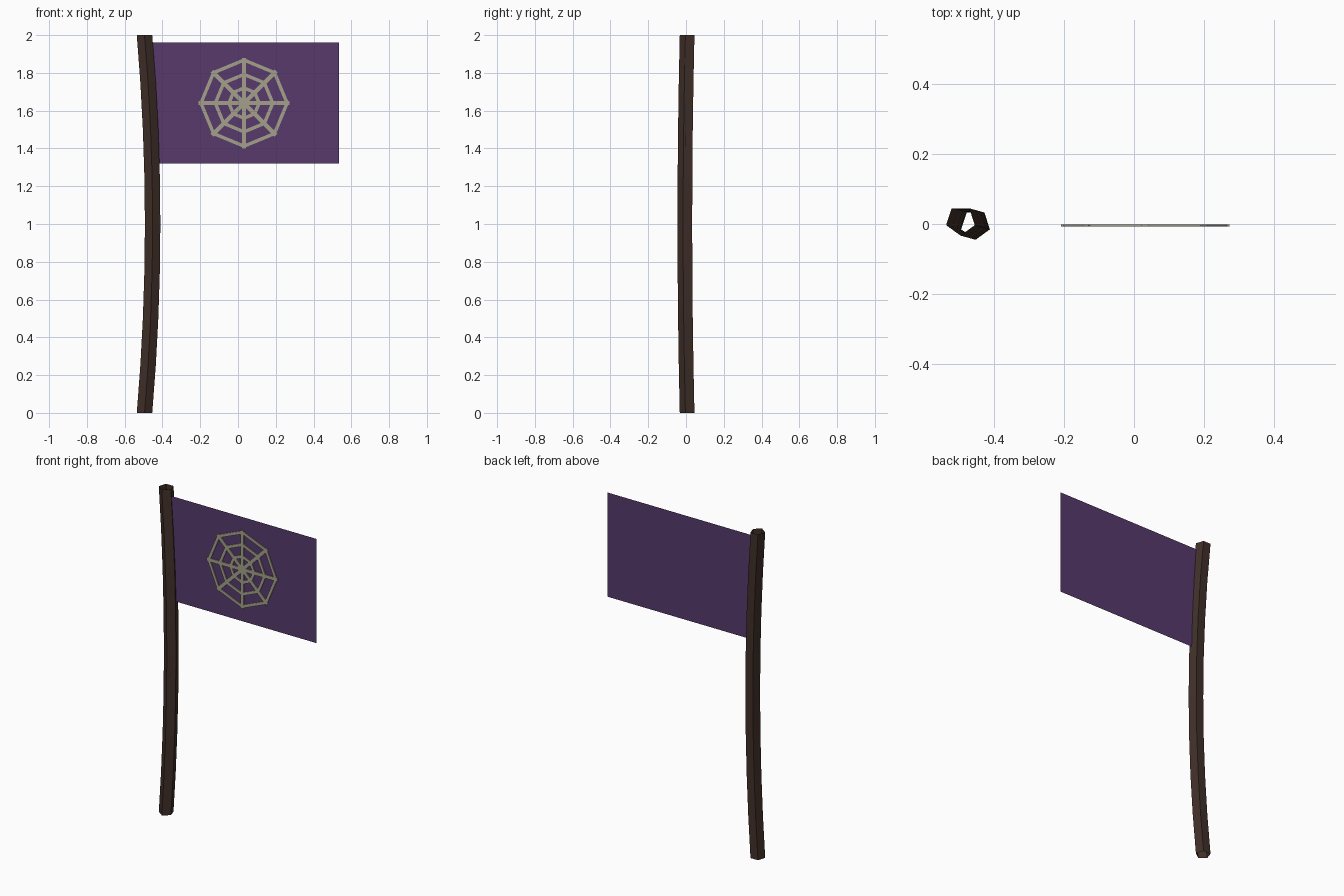
import bpy, bmesh, math
from mathutils import Matrix, Vector

if "Cube" in bpy.data.objects:
    bpy.data.objects.remove(bpy.data.objects["Cube"])


def material(name, rgb):
    m = bpy.data.materials.new(name)
    m.diffuse_color = (*rgb, 1)
    m.use_nodes = True
    m.node_tree.nodes["Principled BSDF"].inputs["Base Color"].default_value = m.diffuse_color
    return m


def make_object(name, bm, mat):
    mesh = bpy.data.meshes.new(name)
    bm.to_mesh(mesh)
    bm.free()
    mesh.materials.append(mat)
    ob = bpy.data.objects.new(name, mesh)
    bpy.context.collection.objects.link(ob)
    return ob


wood = material("dark_wood", (0.052, 0.029, 0.022))
cloth = material("purple_cloth", (0.095, 0.042, 0.150))
thread = material("pale_thread", (0.37, 0.35, 0.26))

# Pole: open five-sided tube, bowed towards the flag at mid height
bm = bmesh.new()
rings = []
for i in range(9):
    z = 2 * i / 8
    bow = 1 - (z - 1) ** 2
    cx, cy = -0.495 + 0.043 * bow, 0.010 - 0.012 * bow
    rings.append([bm.verts.new((cx + 0.043 * math.cos(a), cy + 0.043 * math.sin(a), z))
                  for a in (math.radians(270 + 72 * k) for k in range(5))])
for low, high in zip(rings, rings[1:]):
    for k in range(5):
        n = (k + 1) % 5
        bm.faces.new((low[k], low[n], high[n], high[k]))
make_object("pole", bm, wood)

# Flag: single flat sheet, its hoist edge inside the pole
bm = bmesh.new()
bm.faces.new([bm.verts.new(p) for p in ((-0.465, 0, 1.32), (0.535, 0, 1.32),
                                        (0.535, 0, 1.96), (-0.465, 0, 1.96))])
make_object("flag", bm, cloth)

# Web emblem: thin strips on the front of the flag
centre = Vector((0.032, -0.004, 1.64))


def point(radius, step):
    a = step * math.pi / 4
    return centre + Vector((radius * math.cos(a), 0, radius * math.sin(a)))


def strip(bm, a, b, width):
    d = b - a
    mat = (Matrix.Translation((a + b) / 2)
           @ Matrix.Rotation(-math.atan2(d.z, d.x), 4, 'Y')
           @ Matrix.Diagonal((d.length, 0.005, width, 1)))
    bmesh.ops.create_cube(bm, size=1, matrix=mat)


bm = bmesh.new()
for s in range(4):
    strip(bm, point(0.24, s), point(0.24, s + 4), 0.022)
for radius in (0.228, 0.152, 0.08):
    for s in range(8):
        strip(bm, point(radius, s), point(radius, s + 1), 0.018)
make_object("web_emblem", bm, thread)
